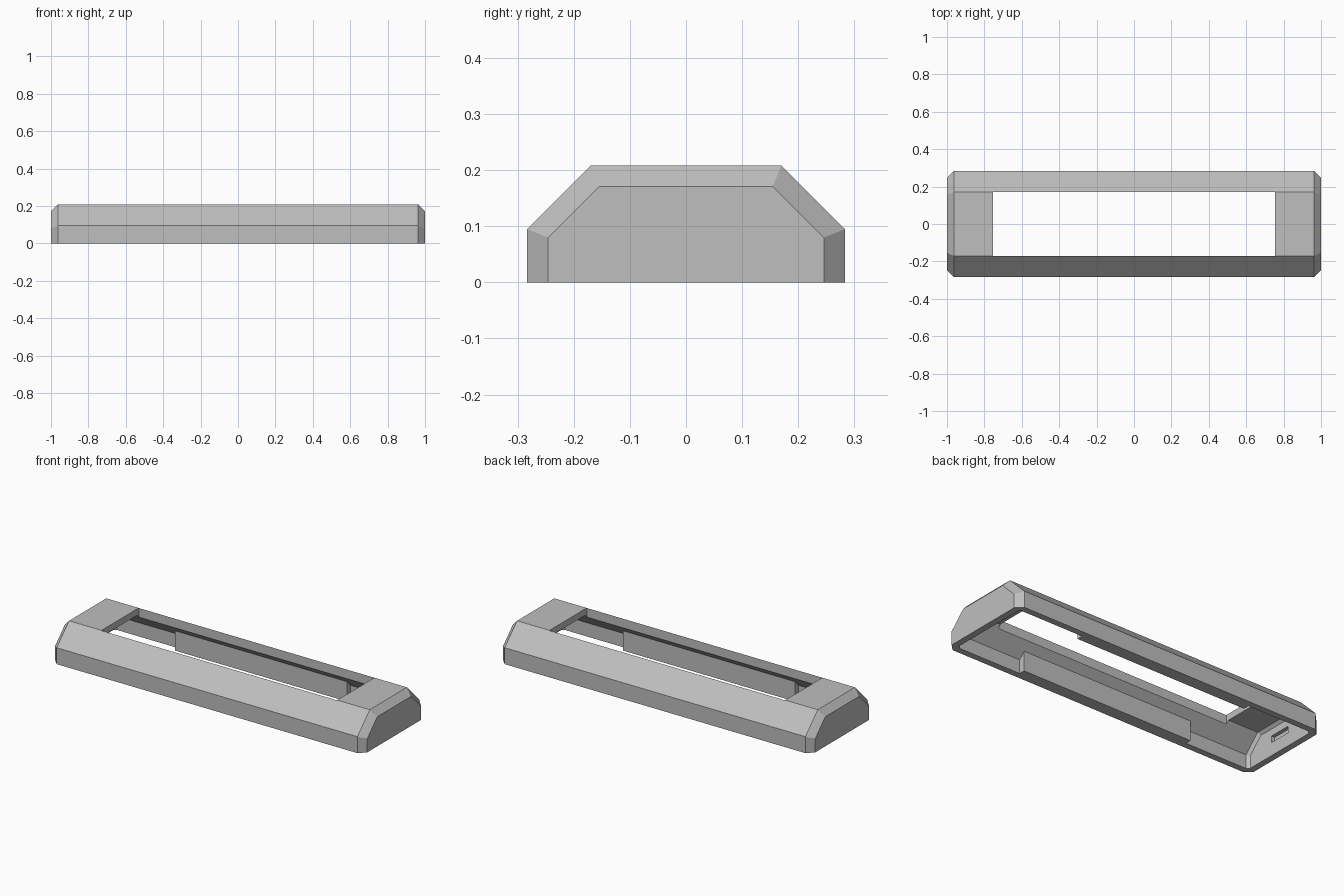
import bpy, bmesh

cube = bpy.data.objects.get("Cube")
if cube:
    bpy.data.objects.remove(cube, do_unlink=True)

grey = bpy.data.materials.new("plain grey")
grey.use_nodes = True
grey.diffuse_color = (0.52, 0.52, 0.52, 1)
grey.node_tree.nodes["Principled BSDF"].inputs["Base Color"].default_value = grey.diffuse_color

WALL = 0.037      # shell thickness
TOP = 0.208       # overall height
SIDE = 0.283      # half depth
INSET = 0.0153    # corner shift caused by offsetting a 45 degree bevel


def section(inset, floor):
    """Cross-section with sloped shoulders, moved inwards by an even distance."""
    k = inset * 0.414
    half = [(SIDE - inset, floor), (SIDE - inset, 0.095 - k), (0.17 - k, TOP - inset)]
    return half + [(-y, z) for y, z in reversed(half)]


def loft(name, stations):
    """Skin a closed solid through (x, section) stations."""
    bm = bmesh.new()
    rings = [[bm.verts.new((x, y, z)) for y, z in sec] for x, sec in stations]
    for a, b in zip(rings, rings[1:]):
        for i in range(len(a)):
            j = (i + 1) % len(a)
            bm.faces.new((a[i], a[j], b[j], b[i]))
    bm.faces.new(rings[0])
    bm.faces.new(rings[-1])
    bmesh.ops.recalc_face_normals(bm, faces=bm.faces)
    mesh = bpy.data.meshes.new(name)
    bm.to_mesh(mesh)
    bm.free()
    mesh.materials.append(grey)
    ob = bpy.data.objects.new(name, mesh)
    bpy.context.collection.objects.link(ob)
    return ob


def box(name, x0, x1, y0, y1, z0, z1):
    rect = [(y0, z0), (y1, z0), (y1, z1), (y0, z1)]
    return loft(name, [(x0, rect), (x1, rect)])


def cut(target, cutter):
    cutter.hide_render = True
    mod = target.modifiers.new("cut", "BOOLEAN")
    mod.operation = "DIFFERENCE"
    mod.solver = "EXACT"
    mod.object = cutter
    bpy.context.view_layer.objects.active = target
    bpy.ops.object.modifier_apply(modifier=mod.name)
    bpy.data.objects.remove(cutter, do_unlink=True)


def capsule(name, end, step, inset, floor):
    """Long body whose two ends are chamfered all round."""
    wide, narrow = section(inset, floor), section(inset + step, floor)
    return loft(name, [(-end, narrow), (step - end, wide), (end - step, wide), (end, narrow)])


# Housing: chamfered outer body, hollowed from below
housing = capsule("housing", 1.0, WALL, 0, 0)
cut(housing, capsule("hollow", 1 - WALL, INSET, WALL, -0.1))

# Long window through the top
cut(housing, box("window", -0.755, 0.755, -0.171, 0.171, 0.1, 0.3))

# Shallow recess on the inside of one end wall
cut(housing, box("recess", -0.985, -0.9, -0.065, 0.065, 0.077, 0.115))

# Thickened pads inside both long walls
inner = SIDE - WALL
for side, name in ((-1, "front_pad"), (1, "back_pad")):
    pad = [(side * y, z) for y, z in ((inner + 0.005, 0), (inner + 0.005, 0.08),
                                      (inner - 0.035, 0.12), (inner - 0.035, 0))]
    loft(name, [(-0.55, pad), (0.55, pad)])
